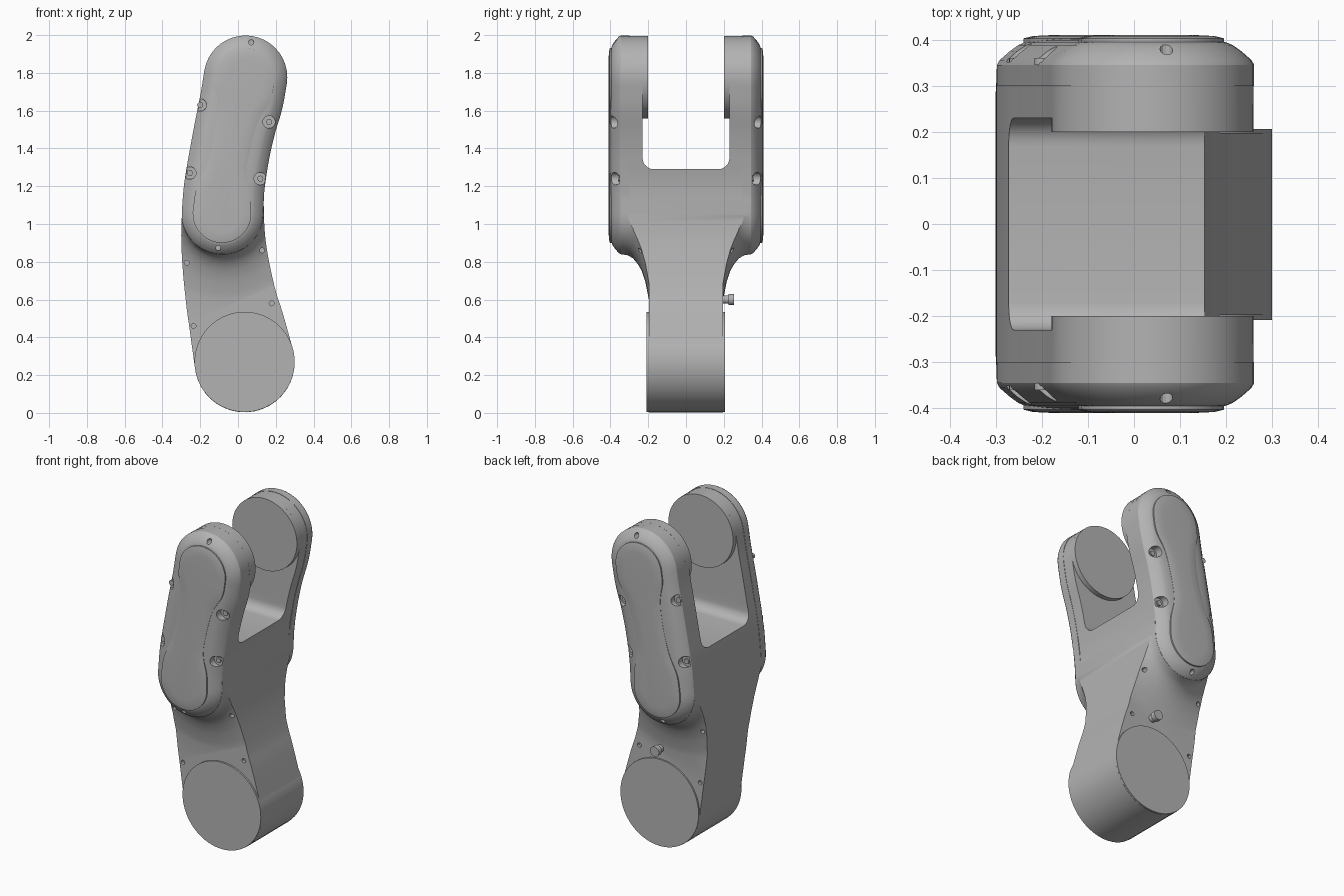
import bpy, bmesh, math
from mathutils import Vector

if "Cube" in bpy.data.objects:
    bpy.data.objects.remove(bpy.data.objects["Cube"], do_unlink=True)

GREY = (0.45, 0.45, 0.45, 1)
grey = bpy.data.materials.new("plain grey")
grey.use_nodes = True
grey.diffuse_color = GREY
grey.node_tree.nodes["Principled BSDF"].inputs["Base Color"].default_value = GREY

# Spines in the x-z plane: (x, z, radius)
ARM = [(-.083, 1.055, .213), (-.072, 1.2, .211), (-.043, 1.38, .209),
       (-.012, 1.53, .212), (.02, 1.66, .218), (.04, 1.777, .219)]
BODY = [(.035, .268, .265), (-.005, .46, .252), (-.036, .6, .24), (-.067, .8, .228),
        (-.08, .98, .22)] + ARM[1:]
PANEL = [(-.085, 1.055, .155), (-.077, 1.17, .145), (-.06, 1.29, .108), (-.03, 1.43, .1),
         (.002, 1.58, .112), (.027, 1.69, .15), (.04, 1.777, .155)]


def outline(spine, grow=0.0, steps=6, arc=20):
    """Closed outline around a spine of varying radius."""
    pts = [Vector(p) for p in spine]
    pts = [2 * pts[0] - pts[1]] + pts + [2 * pts[-1] - pts[-2]]
    path = []
    for a, b, c, d in zip(pts, pts[1:], pts[2:], pts[3:]):
        for i in range(steps):
            t = i / steps
            path.append(.5 * (2 * b + (c - a) * t + (2 * a - 5 * b + 4 * c - d) * t * t
                              + (3 * b - a - 3 * c + d) * t ** 3))
    path.append(pts[-2])
    right, left, heads = [], [], []
    for i, p in enumerate(path):
        d = path[min(i + 1, len(path) - 1)] - path[max(i - 1, 0)]
        h = math.atan2(d.y, d.x)
        heads.append(h)
        for side, s in ((right, -1), (left, 1)):
            a = h + s * math.pi / 2
            side.append((p.x + (p.z + grow) * math.cos(a), p.y + (p.z + grow) * math.sin(a)))

    def cap(p, start):
        return [(p.x + (p.z + grow) * math.cos(start + math.pi * k / arc),
                 p.y + (p.z + grow) * math.sin(start + math.pi * k / arc)) for k in range(1, arc)]
    return (right + cap(path[-1], heads[-1] - math.pi / 2) + left[::-1]
            + cap(path[0], heads[0] + math.pi / 2))


def circle(x, z, r, n=64):
    return [(x + r * math.cos(2 * math.pi * i / n), z + r * math.sin(2 * math.pi * i / n))
            for i in range(n)]


def loft(name, rings):
    """Skin a list of (y, outline) rings and cap both ends."""
    bm = bmesh.new()
    rows = [[bm.verts.new((x, y, z)) for x, z in ring] for y, ring in rings]
    n = len(rows[0])
    for a, b in zip(rows, rows[1:]):
        for i in range(n):
            bm.faces.new((a[i], a[(i + 1) % n], b[(i + 1) % n], b[i]))
    bm.faces.new(rows[0])
    bm.faces.new(rows[-1])
    bmesh.ops.recalc_face_normals(bm, faces=bm.faces)
    mesh = bpy.data.meshes.new(name)
    bm.to_mesh(mesh)
    bm.free()
    ob = bpy.data.objects.new(name, mesh)
    bpy.context.collection.objects.link(ob)
    mesh.materials.append(grey)
    return ob


def rod(name, x, z, r, y0, y1, n=24):
    return loft(name, [(y0, circle(x, z, r, n)), (y1, circle(x, z, r, n))])


def box(name, size, centre, bevel=0):
    bm = bmesh.new()
    bmesh.ops.create_cube(bm, size=1)
    bmesh.ops.scale(bm, vec=size, verts=bm.verts)
    bmesh.ops.translate(bm, vec=centre, verts=bm.verts)
    if bevel:
        edges = [e for e in bm.edges if all(v.co.z < centre[2] for v in e.verts)
                 and abs(e.verts[0].co.x - e.verts[1].co.x) > .01]
        bmesh.ops.bevel(bm, geom=edges, offset=bevel, segments=6, profile=.5, affect='EDGES')
    mesh = bpy.data.meshes.new(name)
    bm.to_mesh(mesh)
    bm.free()
    ob = bpy.data.objects.new(name, mesh)
    bpy.context.collection.objects.link(ob)
    mesh.materials.append(grey)
    return ob


def combine(ob, tool, operation):
    """Apply a boolean and discard the tool."""
    mod = ob.modifiers.new("cut", 'BOOLEAN')
    mod.operation, mod.object, mod.solver = operation, tool, 'EXACT'
    bpy.context.view_layer.objects.active = ob
    bpy.ops.object.modifier_apply(modifier=mod.name)
    bpy.data.objects.remove(tool, do_unlink=True)


def smooth(ob, angle=32):
    bpy.ops.object.select_all(action='DESELECT')
    ob.select_set(True)
    bpy.context.view_layer.objects.active = ob
    bpy.ops.object.shade_smooth_by_angle(angle=math.radians(angle))


# Forked body: web plus flared shoulders, trimmed to the side outline, then slotted
FLARE = [(.345, .003), (.31, .007), (.28, .025), (.255, .055), (.235, .09),
         (.215, .15), (.203, .21), (.19, .28)]
rings = [(-y, outline(ARM, g)) for y, g in FLARE] + [(y, outline(ARM, g)) for y, g in FLARE[::-1]]
body = loft("forked_body", rings)
combine(body, box("web", (2, .394, 1.5), (0, 0, .65)), 'UNION')
trim = outline(BODY)
combine(body, loft("trim", [(-.6, trim), (.6, trim)]), 'INTERSECT')
combine(body, box("slot", (2, .46, 1.2), (0, 0, 1.89), .06), 'DIFFERENCE')

# Small holes in the lower body
for x, z in ((-.272, .795), (.128, .86), (-.235, .46), (.178, .58)):
    for s in (-1, 1):
        combine(body, rod("hole", x, z, .013, s * .18, s * .3, 12), 'DIFFERENCE')
smooth(body)

# Lower joint discs, back pin
smooth(rod("lower_joint", .035, .27, .265, -.208, .206, 72))
smooth(rod("back_pin_stem", .035, .6, .022, .18, .235))
smooth(rod("back_pin_head", .035, .6, .03, .225, .255))

SCREWS = [(-.2, 1.63), (.165, 1.54), (-.255, 1.27), (.118, 1.24)]
COVER = [(.3, .002), (.345, .002), (.356, -.004), (.375, -.026), (.388, -.044),
         (.394, -.058), (.398, -.08), (.402, -.11)]

for side, s in (("front", -1), ("back", 1)):
    # Arm cover with rounded chamfer and screw pockets
    cover = loft(side + "_arm_cover", [(s * y, outline(ARM, g)) for y, g in COVER])
    for x, z in SCREWS:
        combine(cover, rod("pocket", x, z, .033, s * .352, s * .5), 'DIFFERENCE')
    for x, z in ((.07, 1.962), (-.105, .873)):
        combine(cover, rod("pin_hole", x, z, .014, s * .345, s * .5, 12), 'DIFFERENCE')
    smooth(cover, 28)
    for i, (x, z) in enumerate(SCREWS):
        smooth(rod(f"{side}_screw_{i + 1}", x, z, .016, s * .345, s * .36, 16))

    # Waisted cover panel
    panel = loft(side + "_cover_panel", [(s * .39, outline(PANEL)), (s * .403, outline(PANEL)),
                                         (s * .408, outline(PANEL, -.02)),
                                         (s * .41, outline(PANEL, -.06))])
    smooth(panel)

    # Upper joint disc on the inner face of the arm
    smooth(rod(side + "_upper_joint", .04, 1.777, .219, s * .2, s * .26, 64))
